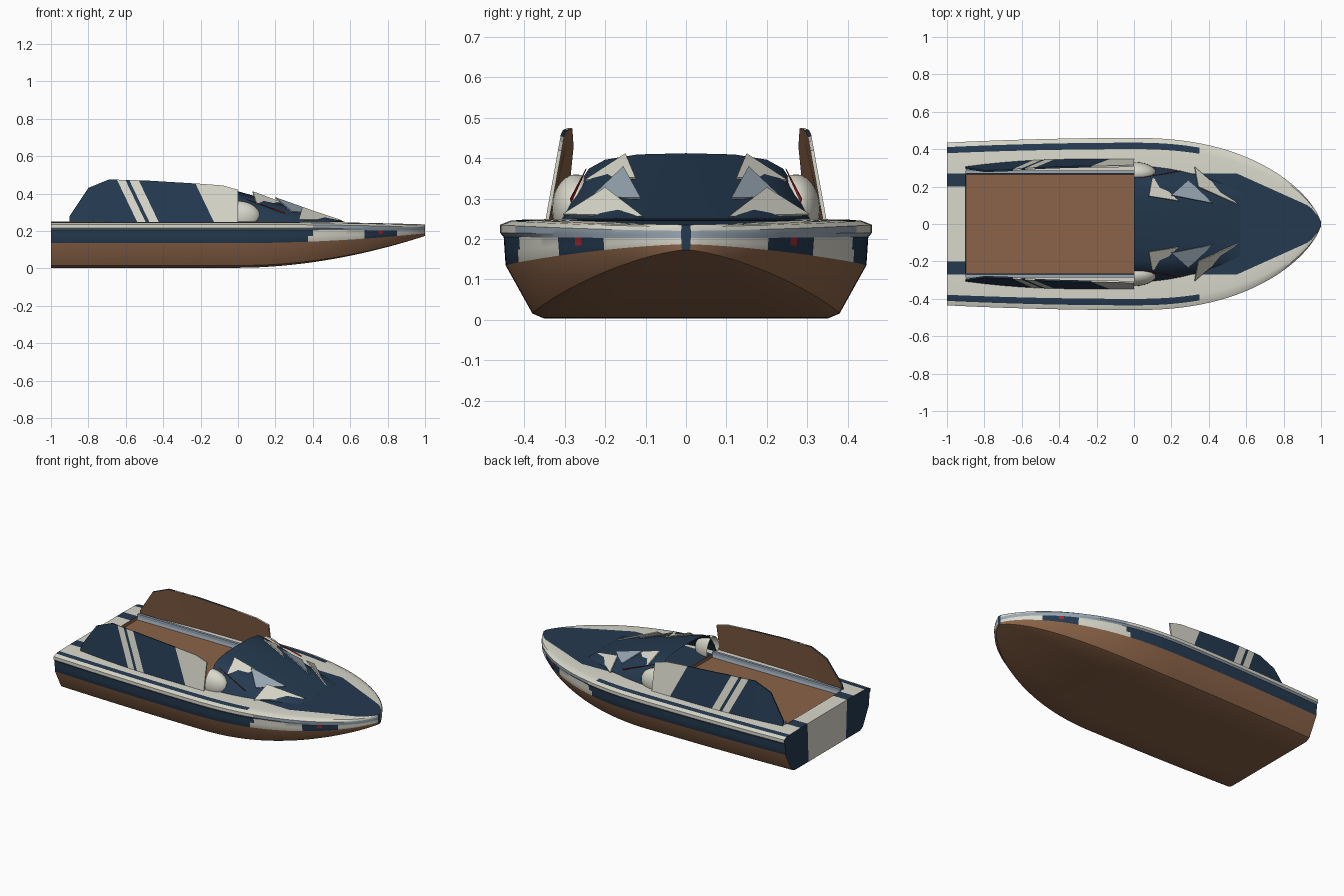
import bpy, bmesh
from mathutils import Vector
from math import radians

cube = bpy.data.objects.get("Cube")
if cube:
    bpy.data.objects.remove(cube)


def material(name, rgb):
    m = bpy.data.materials.new(name)
    m.use_nodes = True
    m.diffuse_color = (*rgb, 1)
    node = next(n for n in m.node_tree.nodes if n.type == 'BSDF_PRINCIPLED')
    node.inputs["Base Color"].default_value = (*rgb, 1)
    return m


navy = material("navy", (.018, .042, .08))
cream = material("cream", (.70, .69, .60))
brown = material("brown", (.26, .127, .065))
grey = material("blue_grey", (.32, .39, .46))
red = material("red", (.4, .02, .03))
ALL = [navy, cream, brown, grey, red]
NAVY, CREAM, BROWN, GREY, RED = range(5)


def finish(bm, name, mats, thickness=0, inner=0, smooth=True):
    """Turn a left-half bmesh into a mirrored object."""
    mesh = bpy.data.meshes.new(name)
    bm.to_mesh(mesh)
    bm.free()
    ob = bpy.data.objects.new(name, mesh)
    bpy.context.collection.objects.link(ob)
    for m in mats:
        mesh.materials.append(m)
    if smooth:
        bpy.ops.object.select_all(action='DESELECT')
        ob.select_set(True)
        bpy.context.view_layer.objects.active = ob
        bpy.ops.object.shade_smooth_by_angle(angle=radians(30))
    if thickness:
        s = ob.modifiers.new("thickness", 'SOLIDIFY')
        s.thickness = thickness
        s.material_offset = inner
    mirror = ob.modifiers.new("mirror", 'MIRROR')
    mirror.use_axis = (False, True, False)
    return ob


def loft(bm, sections, colour):
    """Skin a list of equal-length point rows; colour(x, row) picks the material."""
    rows = [[bm.verts.new(p) for p in s] for s in sections]
    for a, b in zip(rows, rows[1:]):
        x = (a[0].co.x + b[0].co.x) / 2
        for j in range(len(a) - 1):
            f = bm.faces.new((a[j], a[j + 1], b[j + 1], b[j]))
            f.material_index = colour(x, j)
    return rows


# Hull, deck and sunken cockpit
FLOOR = .23


def hull_section(x):
    t = max(x, 0)
    w = max(.46 * (1 - t ** 2.3) ** .68, .012) if x > 0 else .46 - .025 * x * x
    r = w / .46
    keel = .003 + .17 * t ** 1.9
    chine = .135 + .052 * t * t
    rail = .205 - .003 * t * t
    deck = .25 - .015 * t * t
    inner = min(.27, .27 - .45 * (x - .55), .8 * w)
    floor = FLOOR if -.9 < x < 0 else deck
    half = [(0, keel), (.2 * r, keel), (.35 * r, keel), (.38 * r, keel + .013 * (1 - t)),
            (.97 * w, chine), (.975 * w, (chine + rail) / 2), (.98 * w, rail),
            (w, rail + .01), (w, deck - .015), (.945 * w, deck - .005),
            (.87 * w, deck - .002), (inner, deck), (inner * .98, floor),
            (inner * .74, floor), (0, floor)]
    return [(x, y, z) for y, z in half]


def hull_colour(x, row):
    if row < 4:
        return BROWN
    if row < 6:
        if row == 5 and .74 < x < .78:
            return RED
        shifted = x - (.03 if row == 5 else 0)
        return NAVY if shifted < .38 or .67 < x < .86 else CREAM
    if row == 6:
        return GREY
    if row == 7:
        return CREAM if x < .4 else GREY
    if row == 9:
        return NAVY if x < .35 else CREAM
    if row < 11:
        return CREAM
    if -.9 < x < 0:
        return GREY if row == 11 else BROWN
    return CREAM if x < -.9 and row == 13 else NAVY


bm = bmesh.new()
stations = sorted([i / 40 for i in range(-40, 41)] + [-.899, -.001, .99])
rows = loft(bm, [hull_section(x) for x in stations], hull_colour)
stern, bow = rows[0], rows[-1]
bm.faces.new(stern[13:0:-1]).material_index = NAVY
bm.faces.new((stern[0], stern[14], stern[13], stern[1])).material_index = CREAM
bm.faces.new(bow).material_index = NAVY
finish(bm, "hull", ALL)

# Cockpit edge rails
bm = bmesh.new()
bmesh.ops.create_cube(bm, size=1)
for v in bm.verts:
    v.co = Vector((-.45 + v.co.x * .9, .277 + v.co.y * .016, .25 + v.co.z * .03))
finish(bm, "cockpit_rail", [grey], smooth=False)

# Sloping cabin top, open towards the cockpit
bm = bmesh.new()
arch = [(.31, 0), (.29, .05), (.24, .125), (.2, .147), (.12, .16), (0, .163)]
sections = []
for i in range(13):
    t = i / 12
    sections.append([(.57 * t, y * (1 - .45 * t * t), .249 + h * (1 - t)) for y, h in arch])
loft(bm, sections, lambda x, row: NAVY)
bmesh.ops.recalc_face_normals(bm, faces=bm.faces)
if sum(f.normal.z for f in bm.faces) < 0:
    bmesh.ops.reverse_faces(bm, faces=bm.faces)
finish(bm, "cabin_top", [navy])

# Rounded cheeks beside the cabin
bm = bmesh.new()
bmesh.ops.create_uvsphere(bm, u_segments=24, v_segments=14, radius=1)
for v in bm.verts:
    v.co = Vector((v.co.x * .12, .272 + v.co.y * .06, .275 + v.co.z * .085))
bmesh.ops.bisect_plane(bm, geom=bm.verts[:] + bm.edges[:] + bm.faces[:],
                       plane_co=(0, 0, 0), plane_no=(-1, 0, 0), clear_outer=True)
finish(bm, "cheek", [cream])

# Side panels: slanted stripes outside, plain inside
bm = bmesh.new()
outline = [(-.9, .247), (-.9, .28), (-.8, .43), (-.69, .475), (-.5, .47),
           (-.2, .452), (-.08, .443), (0, .42), (0, .247)]
bm.faces.new([bm.verts.new((x, 0, z)) for x, z in outline])
SLANT = .48
STRIPES = [(-.54, -.495), (-.475, -.425), (-.13, 1)]


def cut(x, normal):
    bmesh.ops.bisect_plane(bm, geom=bm.verts[:] + bm.edges[:] + bm.faces[:],
                           plane_co=(x, 0, .25), plane_no=normal)


for pair in STRIPES:
    for x in pair:
        cut(x, (1, 0, SLANT))
for x in (-.8, -.7, -.6, -.45, -.3):
    cut(x, (1, 0, 0))
for f in bm.faces:
    c = f.calc_center_median()
    u = c.x + SLANT * (c.z - .25)
    f.material_index = int(any(a < u < b for a, b in STRIPES))
for v in bm.verts:
    curve = max(0, (-.3 - v.co.x) / .6) ** 2
    v.co.y = .347 - .04 * curve - .18 * (v.co.z - .25)
bm.normal_update()
for f in bm.faces:
    if f.normal.y < 0:
        f.normal_flip()
finish(bm, "side_panel", [navy, cream, brown, brown], thickness=.009, inner=2, smooth=False)


# Pointed fins over the cabin sides
def fin(name, mat, points, thickness=.006):
    bm = bmesh.new()
    f = bm.faces.new([bm.verts.new(p) for p in points])
    f.normal_update()
    if f.normal.z < 0:
        f.normal_flip()
    finish(bm, name, [mat], thickness=thickness, smooth=False)


fin("front_fin", cream, [(.555, .107, .257), (.326, .305, .262), (.345, .2, .328)])
fin("middle_fin", grey, [(.42, .112, .302), (.29, .235, .305), (.2, .155, .38)])
fin("rear_fin", cream, [(.24, .125, .352), (.1, .25, .347), (.08, .15, .412)])
fin("cabin_pinstripe", red, [(.03, .245, .375), (.25, .285, .3), (.25, .282, .292)], .003)
